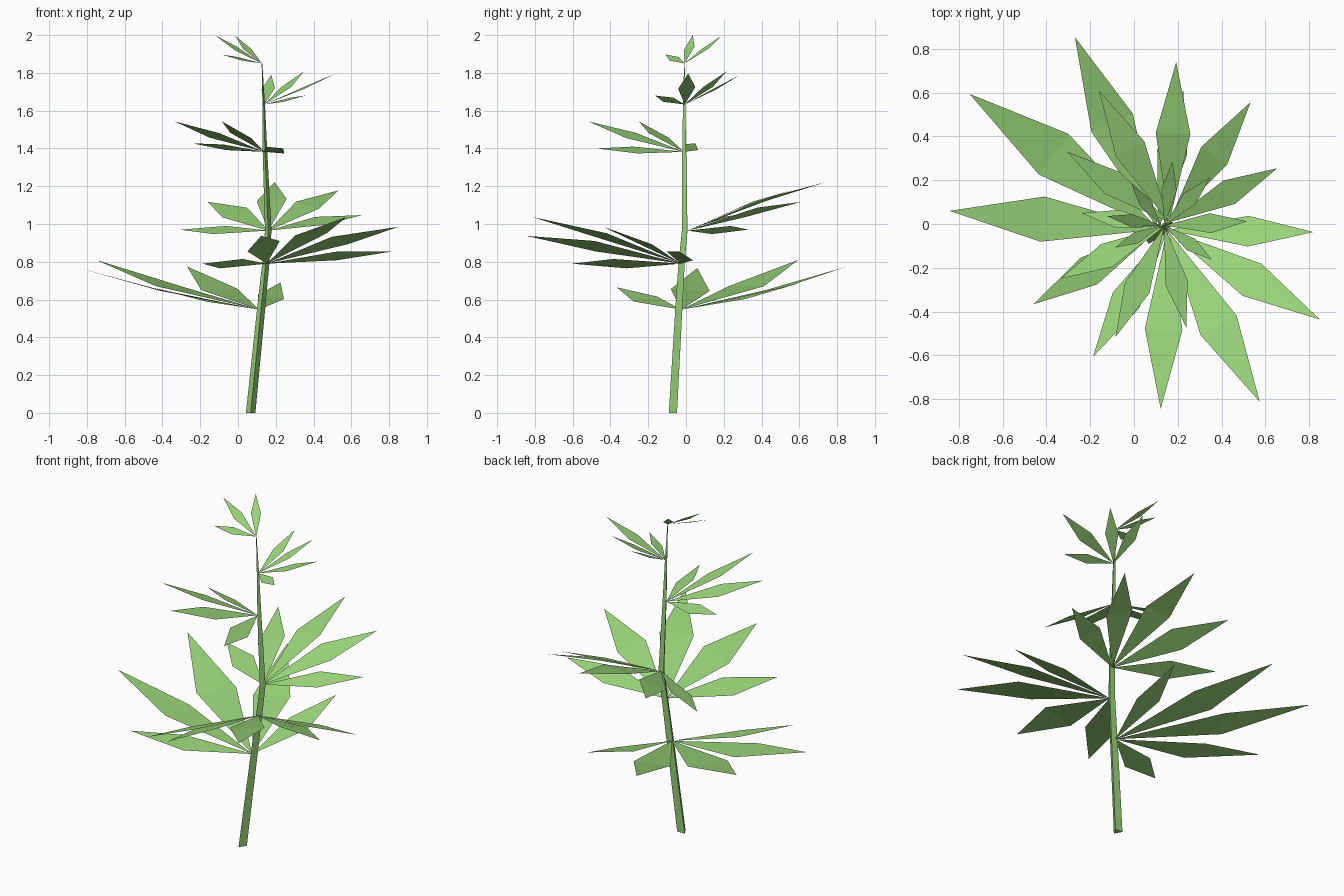
import bpy, bmesh, math
from mathutils import Vector

if "Cube" in bpy.data.objects:
    bpy.data.objects.remove(bpy.data.objects["Cube"])

green = bpy.data.materials.new("leaf green")
green.diffuse_color = (0.325, 0.665, 0.195, 1)
green.use_nodes = True
green.node_tree.nodes["Principled BSDF"].inputs["Base Color"].default_value = green.diffuse_color

# Stem path: x, y, z, radius
PATH = [(0.067, -0.062, 0, 0.029), (0.122, -0.032, 0.547, 0.025),
        (0.147, -0.018, 0.79, 0.022), (0.16, -0.002, 0.965, 0.02),
        (0.143, -0.006, 1.382, 0.014), (0.136, -0.008, 1.633, 0.008),
        (0.127, -0.008, 1.85, 0.002)]

# Palmate leaves: (path index, mid-height ratio, width ratio, roll of the inner leaflets,
# leaflet tips in fan order)
LEAVES = [
    (1, 0.47, 0.108, -0.3, [(0.225, 0.61, 0.69), (-0.27, 0.854, 0.775), (-0.752, 0.595, 0.81),
                            (-0.843, 0.06, 0.767), (-0.46, -0.367, 0.665)]),
    (2, 0.63, 0.105, 1, [(-0.187, -0.606, 0.79), (0.122, -0.845, 0.937), (0.575, -0.813, 1.037),
                         (0.85, -0.437, 0.985), (0.819, -0.037, 0.855)]),
    (3, 0.63, 0.108, 1, [(0.655, 0.255, 1.047), (0.533, 0.557, 1.178), (0.193, 0.74, 1.222),
                         (-0.16, 0.61, 1.117), (-0.305, 0.33, 0.97)]),
    (4, 0.54, 0.11, 1, [(-0.24, 0.05, 1.427), (-0.335, -0.25, 1.543), (-0.085, -0.517, 1.543),
                        (0.239, -0.473, 1.40)]),
    (5, 0.53, 0.12, 0.3, [(0.357, -0.164, 1.68), (0.517, 0.012, 1.797), (0.348, 0.214, 1.807),
                          (0.176, 0.287, 1.79)]),
    (6, 0.53, 0.115, 1, [(-0.013, 0.187, 1.995), (-0.122, 0.036, 2.0), (-0.086, -0.108, 1.897)]),
]


def finish(name, bm):
    me = bpy.data.meshes.new(name)
    bm.to_mesh(me)
    bm.free()
    me.materials.append(green)
    ob = bpy.data.objects.new(name, me)
    bpy.context.collection.objects.link(ob)


# Three-sided tapering stem
bm = bmesh.new()
rings = []
for x, y, z, r in PATH:
    rings.append([bm.verts.new((x + r * math.cos(math.radians(a)),
                                y + r * math.sin(math.radians(a)), z))
                  for a in (-90, 30, 150)])
for lo, hi in zip(rings, rings[1:]):
    for i in range(3):
        j = (i + 1) % 3
        bm.faces.new((lo[i], lo[j], hi[j], hi[i]))
bm.faces.new(rings[0][::-1])
bm.faces.new(rings[-1])
finish("stem", bm)


# Leaves: each leaflet is a kite folded across its widest point
for idx, lift, wide, roll, tips in LEAVES:
    x, y, z, r = PATH[idx]
    tips = [Vector(t) for t in tips]
    heading = sum((t - Vector((x, y, z)) for t in tips), Vector()) / len(tips)
    heading.z = 0
    node = Vector((x, y, z)) + heading.normalized() * r * 0.5
    bm = bmesh.new()
    last = len(tips) - 1
    for i, tip in enumerate(tips):
        d = tip - node
        flat = Vector((d.x, d.y, 0))
        across = Vector((-d.y, d.x, 0)).normalized()
        # roll the blade to follow the surface through its neighbours
        n = tips[min(i + 1, last)] - tips[max(i - 1, 0)]
        slope = max(-0.35, min(0.35, n.z / n.dot(across)))
        across.z = slope * (roll if 0 < i < last else 1)
        mid = node + flat * 0.555 + Vector((0, 0, d.z * lift))
        half = across * flat.length * wide
        base, right, end, left = [bm.verts.new(p) for p in (node, mid - half, tip, mid + half)]
        bm.faces.new((base, right, left))
        bm.faces.new((right, end, left))
    finish("leaf_%d" % idx, bm)
